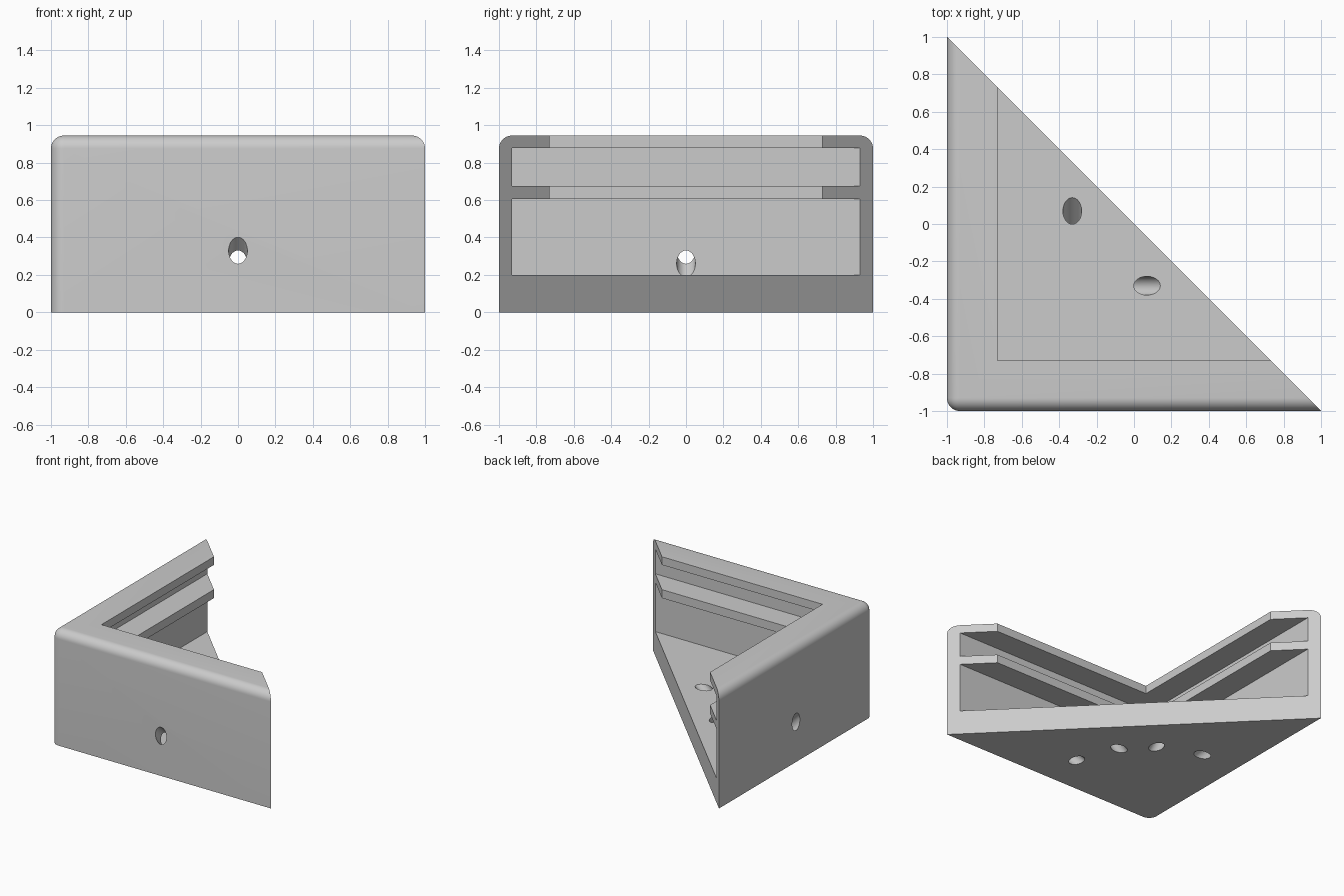
import bpy, bmesh, math
from mathutils import Vector

cube = bpy.data.objects.get("Cube")
if cube:
    bpy.data.objects.remove(cube, do_unlink=True)

HEIGHT, ROUND = 0.945, 0.07
FLOOR, WALL, LIP = 0.2, -0.93, -0.73
HOLE_RADIUS = 0.05
FAR = 1.6  # overshoot past the diagonal face

grey = bpy.data.materials.new("plain grey")
grey.use_nodes = True
colour = (0.6, 0.6, 0.6, 1)
grey.diffuse_color = colour
grey.node_tree.nodes["Principled BSDF"].inputs["Base Color"].default_value = colour


def add_object(name, bm):
    bmesh.ops.recalc_face_normals(bm, faces=bm.faces)
    mesh = bpy.data.meshes.new(name)
    bm.to_mesh(mesh)
    bm.free()
    mesh.materials.append(grey)
    obj = bpy.data.objects.new(name, mesh)
    bpy.context.collection.objects.link(obj)
    return obj


def box(lo, hi):
    bm = bmesh.new()
    bmesh.ops.create_cube(bm, size=1)
    for v in bm.verts:
        v.co = [l + (c + 0.5) * (h - l) for l, h, c in zip(lo, hi, v.co)]
    return bm


def prism(points, z0, z1):
    bm = bmesh.new()
    face = bm.faces.new([bm.verts.new((x, y, z0)) for x, y in points])
    top = bmesh.ops.extrude_face_region(bm, geom=[face])["geom"]
    verts = [g for g in top if isinstance(g, bmesh.types.BMVert)]
    bmesh.ops.translate(bm, verts=verts, vec=(0, 0, z1 - z0))
    return bm


def drill(start, end):
    a, b = Vector(start), Vector(end)
    bm = bmesh.new()
    bmesh.ops.create_cone(bm, cap_ends=True, segments=48, radius1=HOLE_RADIUS,
                          radius2=HOLE_RADIUS, depth=(b - a).length)
    bmesh.ops.rotate(bm, verts=bm.verts, cent=(0, 0, 0),
                     matrix=(b - a).to_track_quat('Z', 'Y').to_matrix())
    bmesh.ops.translate(bm, verts=bm.verts, vec=(a + b) / 2)
    return bm


# Solid block with rounded outer corner and rounded outer top edges
bm = box((-1, -1, 0), (FAR, FAR, HEIGHT))
rounded = []
for e in bm.edges:
    a, b = (v.co for v in e.verts)
    on_left = a.x < -0.9 and b.x < -0.9
    on_front = a.y < -0.9 and b.y < -0.9
    on_top = a.z > 0.9 and b.z > 0.9
    if on_left + on_front + on_top == 2:
        rounded.append(e)
bmesh.ops.bevel(bm, geom=rounded, offset=ROUND, segments=10, profile=0.5,
                affect='EDGES', clamp_overlap=False)
bracket = add_object("corner_bracket", bm)

# Lower and upper slots, and the opening between the lips
cutters = [
    add_object("lower_slot", box((WALL, WALL, FLOOR), (2, 2, 0.605))),
    add_object("upper_slot", box((WALL, WALL, 0.675), (2, 2, 0.878))),
    add_object("lip_opening", box((LIP, LIP, 0.4), (2, 2, 1.2))),
    add_object("diagonal_cut", prism([(3, -3), (3, 3), (-3, 3)], -0.5, 1.5)),
]

# Slanted screw holes through each wall and the floor, mirrored over the diagonal
paths = [((0, -1.2, 0.53), (0, -0.47, -0.2)),
         ((0.27, -0.33, 0.4), (-0.33, -0.33, -0.2))]
for a, b in paths:
    cutters.append(add_object("screw_hole", drill(a, b)))
    cutters.append(add_object("screw_hole", drill((a[1], a[0], a[2]), (b[1], b[0], b[2]))))

bpy.ops.object.select_all(action='DESELECT')
bpy.context.view_layer.objects.active = bracket
bracket.select_set(True)
for cutter in cutters:
    cutter.hide_render = True
    mod = bracket.modifiers.new(cutter.name, 'BOOLEAN')
    mod.operation, mod.solver, mod.object = 'DIFFERENCE', 'EXACT', cutter
    bpy.ops.object.modifier_apply(modifier=mod.name)
    bpy.data.objects.remove(cutter, do_unlink=True)

bpy.ops.object.shade_smooth_by_angle(angle=math.radians(30))
